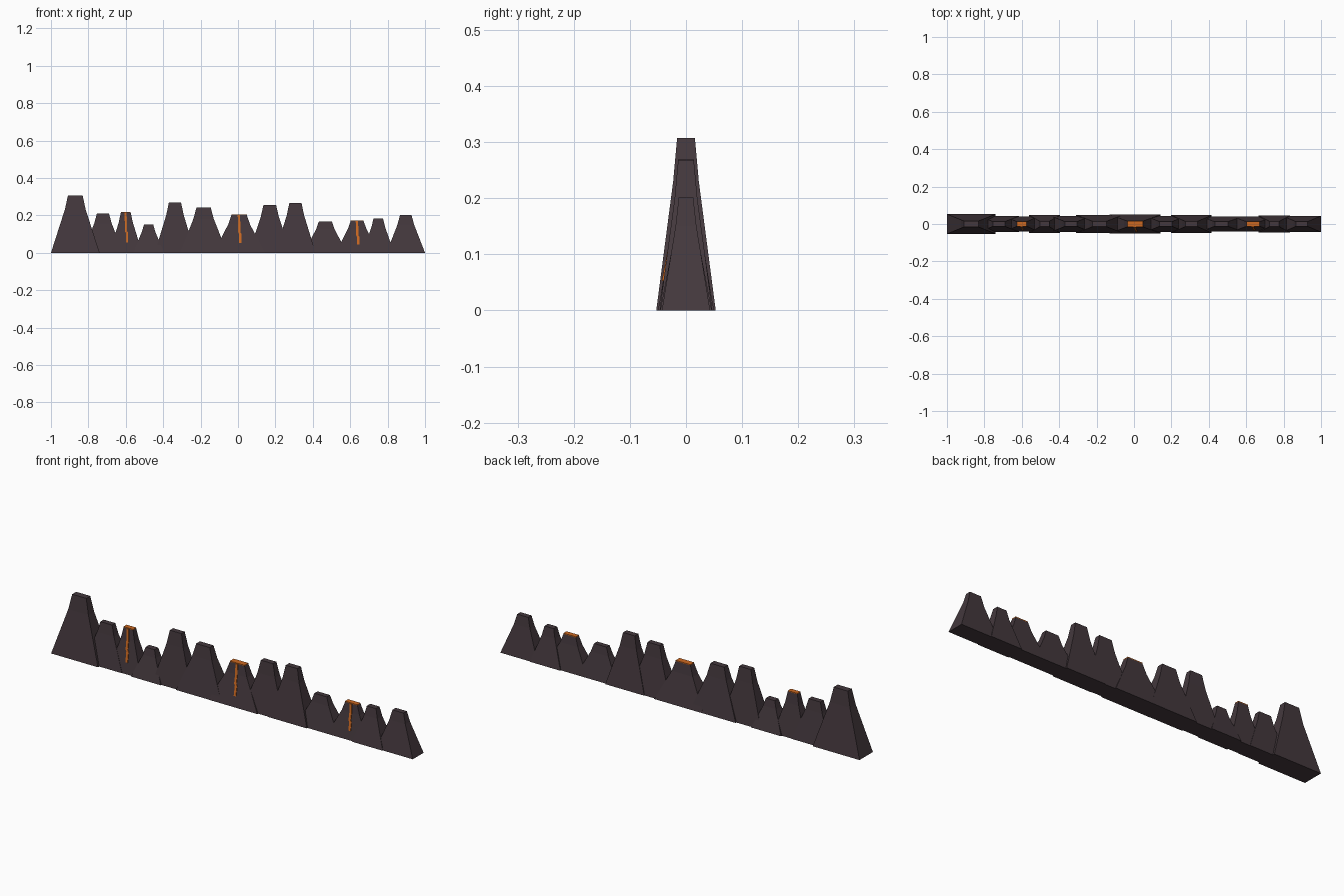
import bpy
import bmesh

cube = bpy.data.objects.get("Cube")
if cube:
    bpy.data.objects.remove(cube, do_unlink=True)


def make_material(name, rgb):
    mat = bpy.data.materials.new(name)
    mat.use_nodes = True
    color = (*rgb, 1.0)
    mat.diffuse_color = color
    mat.node_tree.nodes["Principled BSDF"].inputs["Base Color"].default_value = color
    return mat


rock = make_material("dark rock", (0.058, 0.040, 0.047))
lava = make_material("orange lava", (0.60, 0.14, 0.015))


def loft(name, sections, mat):
    """Stack rectangles (x, y, half width, half depth, z) from bottom to top."""
    bm = bmesh.new()
    rings = []
    for x, y, hx, hy, z in sections:
        corners = ((-1, -1), (1, -1), (1, 1), (-1, 1))
        rings.append([bm.verts.new((x + sx * hx, y + sy * hy, z)) for sx, sy in corners])
    for low, high in zip(rings, rings[1:]):
        for i in range(4):
            j = (i + 1) % 4
            bm.faces.new((low[i], low[j], high[j], high[i]))
    bm.faces.new(rings[0][::-1])
    bm.faces.new(rings[-1])
    mesh = bpy.data.meshes.new(name)
    bm.to_mesh(mesh)
    bm.free()
    mesh.materials.append(mat)
    obj = bpy.data.objects.new(name, mesh)
    bpy.context.collection.objects.link(obj)
    return obj


MID_Z, MID, TOP = 0.75, 0.43, 0.30   # shared peak profile


def taper(t):
    """Fraction of the base size left at relative height t."""
    if t < MID_Z:
        return 1 + (MID - 1) * t / MID_Z
    return MID + (TOP - MID) * (t - MID_Z) / (1 - MID_Z)


def peak(index, x, half_width, half_depth, height, erupting):
    loft(f"peak_{index}",
         [(x, 0, half_width * taper(t), half_depth * taper(t), height * t)
          for t in (0, MID_Z, 1)], rock)
    if not erupting:
        return
    # Glowing crater plate
    hx, hy = half_width * TOP, half_depth * TOP
    loft(f"crater_{index}",
         [(x, 0, hx, hy, height - 0.002), (x, 0, hx, hy, height + 0.004)], lava)
    # Crooked lava stream down the front slope
    stream = ((0.26, 0.006), (0.5, 0.006), (0.54, 0.001), (MID_Z, 0.001), (1, -0.002))
    loft(f"lava_stream_{index}",
         [(x + dx, -half_depth * taper(t), 0.006, 0.003, height * t)
          for t, dx in stream], lava)


# Peaks from right to left: x, half width, half depth, height, erupting
PEAKS = [
    (-0.870, 0.130, 0.053, 0.307, False),
    (-0.722, 0.108, 0.043, 0.210, False),
    (-0.600, 0.088, 0.041, 0.215, True),
    (-0.478, 0.083, 0.048, 0.150, False),
    (-0.337, 0.108, 0.043, 0.270, False),
    (-0.184, 0.126, 0.049, 0.243, False),
    (0.006, 0.136, 0.050, 0.202, True),
    (0.170, 0.113, 0.044, 0.255, False),
    (0.307, 0.108, 0.047, 0.267, False),
    (0.467, 0.115, 0.041, 0.168, False),
    (0.637, 0.115, 0.041, 0.170, True),
    (0.750, 0.085, 0.046, 0.183, False),
    (0.897, 0.103, 0.043, 0.201, False),
]
for i, p in enumerate(PEAKS, 1):
    peak(i, *p)
